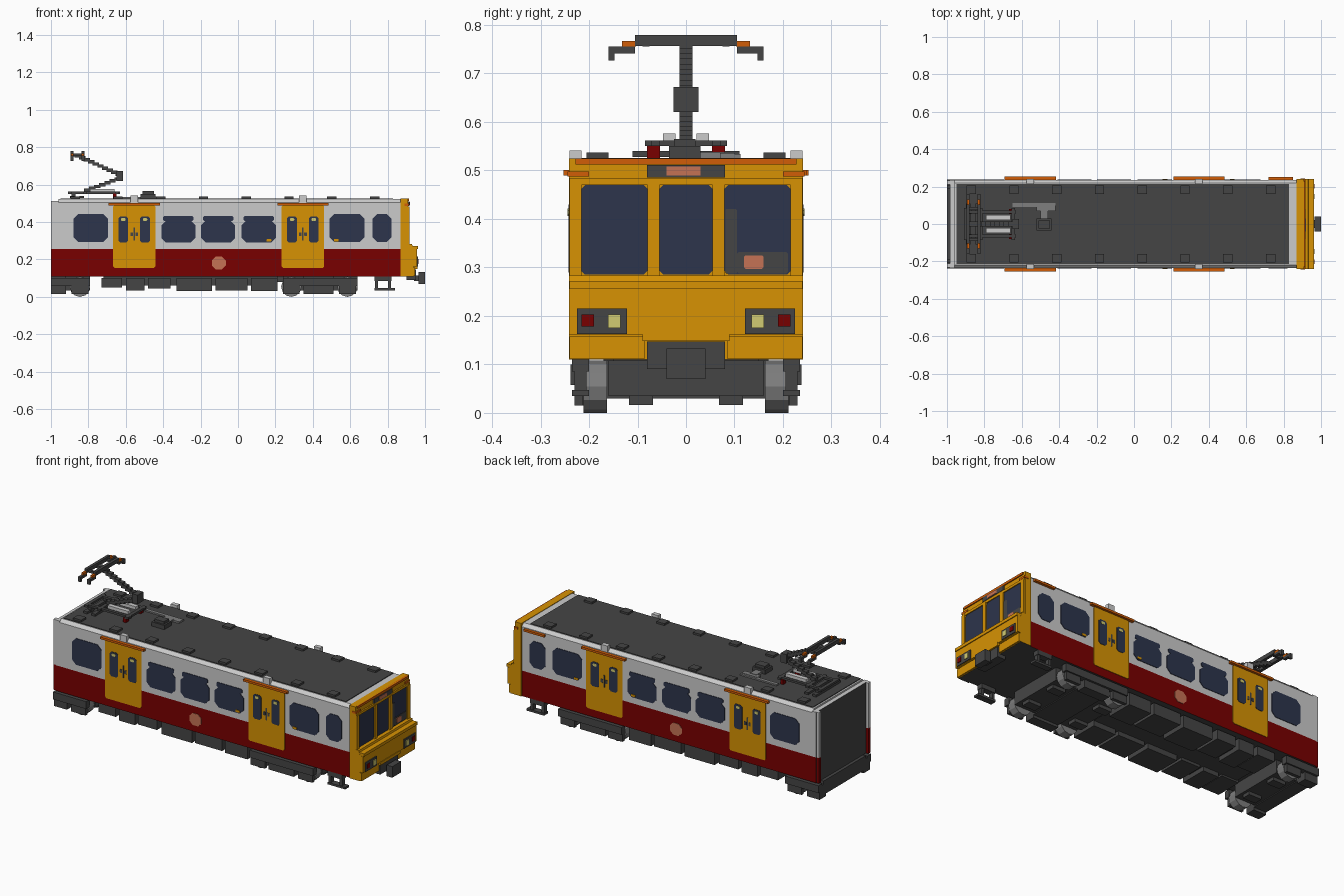
import bpy, bmesh, math
from mathutils import Matrix, Vector

cube = bpy.data.objects.get("Cube")
if cube:
    bpy.data.objects.remove(cube, do_unlink=True)


def material(name, r, g, b):
    m = bpy.data.materials.new(name)
    m.use_nodes = True
    m.diffuse_color = (r, g, b, 1)
    m.node_tree.nodes["Principled BSDF"].inputs["Base Color"].default_value = (r, g, b, 1)
    return m


YELLOW = material("cab yellow", .68, .29, .001)
RED = material("dark red", .19, 0, 0)
PALE = material("pale grey", .6, .6, .6)
DARK = material("charcoal", .06, .06, .06)
GLASS = material("blue glass", .026, .035, .072)
ORANGE = material("orange trim", .64, .11, .002)
STEEL = material("wheel grey", .21, .21, .21)
LAMP = material("lamp yellow", .64, .6, .17)
SALMON = material("salmon", .56, .17, .09)


class Part:
    """Collects solids into one named mesh."""

    def __init__(self, name, *mats):
        self.name, self.mats, self.bm = name, mats, bmesh.new()

    def box(self, x, y, z):
        # x, y, z are (low, high) ranges
        c = Vector([(a[0] + a[1]) / 2 for a in (x, y, z)])
        s = [abs(a[1] - a[0]) for a in (x, y, z)]
        bmesh.ops.create_cube(self.bm, size=1, matrix=Matrix.Translation(c) @ Matrix.Diagonal((*s, 1)))

    def pair(self, x, y, z):
        # the same box on both sides
        self.box(x, y, z)
        self.box(x, (-y[1], -y[0]), z)

    def prism(self, points, direction):
        f = self.bm.faces.new([self.bm.verts.new(p) for p in points])
        ext = bmesh.ops.extrude_face_region(self.bm, geom=[f], use_keep_orig=True)
        moved = [v for v in ext["geom"] if isinstance(v, bmesh.types.BMVert)]
        bmesh.ops.translate(self.bm, verts=moved, vec=direction)

    def cut_corners(self, u, v, cut, place, direction):
        # cut-corner plate; place maps its two axes into space
        (a, b), (c, d) = u, v
        outline = [(a + cut, c), (b - cut, c), (b, c + cut), (b, d - cut),
                   (b - cut, d), (a + cut, d), (a, d - cut), (a, c + cut)]
        self.prism([place(*p) for p in outline], direction)

    def side_plate(self, x, z, cut, y):
        # plate on both side walls
        for s in (-1, 1):
            self.cut_corners(x, z, cut, lambda u, v: (u, s * y, v), (0, s * .003, 0))

    def front_plate(self, y, z, cut, x):
        self.cut_corners(y, z, cut, lambda u, v: (x, u, v), (.003, 0, 0))

    def wheel(self, x, y, z, r, width):
        m = Matrix.Translation((x, y, z)) @ Matrix.Rotation(math.pi / 2, 4, 'X')
        bmesh.ops.create_cone(self.bm, cap_ends=True, segments=12, radius1=r, radius2=r,
                              depth=width, matrix=m)

    def done(self, rule=None):
        bmesh.ops.recalc_face_normals(self.bm, faces=self.bm.faces[:])
        if rule:
            for f in self.bm.faces:
                f.material_index = rule(f)
        mesh = bpy.data.meshes.new(self.name)
        self.bm.to_mesh(mesh)
        self.bm.free()
        for m in self.mats:
            mesh.materials.append(m)
        ob = bpy.data.objects.new(self.name, mesh)
        bpy.context.scene.collection.objects.link(ob)


# Body shell: red below the waist, grey above, dark floor
W = .235
p = Part("lower_body", RED, DARK)
p.box((-.985, .87), (-W, W), (.11, .255))
p.done(lambda f: int(f.normal.z < -.5 or f.normal.x < -.5))
p = Part("upper_body", PALE)
half = [(W, .255), (W, .505), (.218, .522)]
p.prism([(-.96, y, z) for y, z in half + [(-y, z) for y, z in reversed(half)]], (1.83, 0, 0))
p.done()
p = Part("roof_sheet", DARK)
p.box((-.95, .83), (-.215, .215), (.52, .526))
p.done()

# Rear end wall with its corner posts
p = Part("rear_wall", PALE, DARK)
p.box((-.985, -.96), (-W, W), (.255, .513))
p.done(lambda f: int(f.normal.x < -.5))
p = Part("rear_posts_red", RED)
p.pair((-1, -.985), (.212, .232), (.11, .255))
p.done()
p = Part("rear_posts_grey", PALE)
p.pair((-1, -.985), (.212, .232), (.255, .513))
p.done()

# Cab nose
p = Part("cab", YELLOW, DARK)
nose = [(.87, .11), (.938, .11), (.938, .162), (.957, .162), (.957, .255), (.938, .255),
        (.93, .283), (.908, .283), (.908, .525), (.87, .525)]
p.prism([(x, -.241, z) for x, z in nose], (0, .482, 0))
p.done(lambda f: int(f.normal.z < -.9 and f.calc_center_median().z < .12))
p = Part("cab_trim", YELLOW)
p.box((.93, .962), (-.24, .24), (.255, .272))
p.pair((.93, .947), (.085, .24), (.112, .158))
p.box((.935, .96), (-.09, .09), (.148, .165))
for y in (.228, .067):
    p.pair((.9, .918), (y - .012, y + .012), (.28, .475))
p.box((.9, .916), (-.24, .24), (.47, .484))
p.done()
p = Part("windscreens", GLASS)
p.front_plate((-.216, -.079), (.285, .47), .008, .908)
p.front_plate((-.055, .055), (.285, .47), .008, .908)
p.front_plate((.079, .216), (.285, .47), .008, .908)
p.done()
p = Part("cab_interior_panel", DARK)
p.front_plate((.081, .105), (.287, .42), .002, .911)
p.front_plate((.105, .21), (.287, .332), .004, .911)
p.done()
p = Part("cab_notice", SALMON)
p.front_plate((.12, .16), (.297, .325), .003, .914)
p.done()
p = Part("destination_box", DARK)
p.box((.9, .917), (-.08, .08), (.485, .511))
p.done()
p = Part("destination_display", SALMON)
p.box((.915, .919), (-.04, .03), (.49, .508))
p.done()
p = Part("cab_top_trim", ORANGE)
p.box((.9, .914), (-.228, .228), (.512, .525))
p.pair((.89, .914), (.2, .244), (.487, .498))
p.done()
p = Part("lamp_housings", DARK)
p.pair((.95, .962), (.122, .225), (.163, .215))
p.done()
p = Part("headlamps", LAMP)
p.pair((.96, .966), (.135, .161), (.175, .203))
p.done()
p = Part("tail_lamps", RED)
p.pair((.96, .966), (.19, .215), (.178, .203))
p.done()

# Coupler
p = Part("coupler", DARK)
p.box((.9, .952), (-.08, .08), (.09, .147))
p.box((.94, .98), (-.022, .022), (.085, .115))
p.box((.965, 1), (-.04, .04), (.07, .133))
p.done()

# Side windows and small notices
p = Part("side_windows", GLASS)
for a, b in ((-.88, -.695), (.49, .675), (.72, .82)):
    p.side_plate((a, b), (.293, .443), .025, .235)
for a in (-.41, -.197, .02):
    p.side_plate((a, a + .182), (.29, .408), .025, .235)
    p.side_plate((a + .01, a + .172), (.406, .432), .006, .235)
p.done()
p = Part("window_notices", YELLOW)
for x in (.165, .525):
    p.side_plate((x - .013, x + .013), (.296, .308), .002, .238)
p.done()
p = Part("waist_panel", SALMON)
p.side_plate((-.14, -.065), (.147, .215), .02, .235)
p.done()

# Double doors with windows, handles and headers
doors = Part("doors", YELLOW)
glass = Part("door_windows", GLASS)
sticker = Part("door_window_stickers", LAMP)
handle = Part("door_handles", DARK)
header = Part("door_headers", ORANGE)
bracket = Part("roof_brackets", PALE)
for x in (-.555, .347):
    doors.side_plate((x - .114, x + .114), (.155, .49), .008, .237)
    header.pair((x - .137, x + .137), (.235, .253), (.489, .501))
    bracket.pair((x - .02, x + .02), (.215, .24), (.505, .541))
    for s in (-1, 1):
        c = x + s * .058
        glass.side_plate((c - .026, c + .026), (.29, .43), .01, .239)
        sticker.side_plate((c - .012, c + .012), (.406, .421), .004, .241)
        handle.side_plate((x + s * .014 - .007, x + s * .014 + .007), (.325, .345), .002, .239)
    handle.side_plate((x - .004, x + .004), (.3, .37), .001, .239)
header.box((.72, .85), (.233, .25), (.489, .501))
for part in (doors, glass, sticker, handle, header, bracket):
    part.done()

# Roof vents and equipment
p = Part("roof_vents", DARK)
for i in range(8):
    x = -.87 + i * .2286
    p.pair((x - .025, x + .025), (.16, .205), (.52, .537))
p.box((-.52, -.44), (-.035, .03), (.52, .55))
p.box((-.51, -.45), (-.025, .02), (.55, .565))
p.done()
p = Part("roof_cable", STEEL)
p.box((-.65, -.42), (.092, .112), (.524, .534))
p.box((-.52, -.42), (.07, .1), (.524, .536))
p.box((-.5, -.46), (.02, .08), (.524, .538))
p.done()

# Pantograph
p = Part("pantograph_insulators", RED)
p.pair((-.668, -.65), (.054, .08), (.524, .552))
p.done()
p = Part("pantograph_base_bars", PALE)
p.pair((-.79, -.66), (.022, .047), (.558, .576))
p.done()
p = Part("pantograph", DARK)
p.pair((-.91, -.63), (.055, .072), (.55, .562))
p.pair((-.89, -.87), (.054, .08), (.524, .552))
for x in (-.9, -.82, -.645):
    p.box((x - .01, x + .01), (-.085, .085), (.55, .562))
for x in (-.885, -.835):
    p.box((x - .012, x + .012), (-.11, .11), (.528, .54))


def stepped_arm(part, start, end, steps):
    # blocky arm climbing from start to end in the x-z plane
    for i in range(steps):
        t = (i + .5) / steps
        x, z = (a + (b - a) * t for a, b in zip(start, end))
        part.box((x - .017, x + .017), (-.013, .013), (z - .009, z + .009))


stepped_arm(p, (-.82, .565), (-.63, .635), 7)
stepped_arm(p, (-.625, .65), (-.87, .76), 10)
p.box((-.65, -.615), (-.026, .026), (.62, .672))
p.pair((-.885, -.825), (.075, .09), (.755, .767))
p.box((-.885, -.825), (-.013, .013), (.75, .765))
tips = Part("pantograph_horn_tips", ORANGE)
for x in (-.887, -.83):
    p.box((x - .008, x + .008), (-.105, .105), (.757, .779))
    p.pair((x - .008, x + .008), (.105, .16), (.741, .755))
    p.pair((x - .008, x + .008), (.147, .16), (.727, .745))
    tips.pair((x - .007, x + .007), (.104, .132), (.754, .767))
p.done()
tips.done()

# Underframe equipment
p = Part("underframe_boxes", DARK)
p.box((-.72, .21), (-.17, .17), (.06, .112))
for a, b, low in ((-.73, -.62, .05), (-.6, -.5, .035), (-.48, -.36, .045),
                  (-.33, -.14, .03), (-.12, .05, .035), (.07, .21, .03)):
    p.pair((a, b), (.06, .215), (low, .1))
p.box((.2, .24), (-.15, .15), (.08, .112))
p.done()

# Bogies: one full truck and the half shared at the rear
frame = Part("bogie_frames", DARK)
wheels = Part("wheels", STEEL)
for a, b, c, d in ((.24, .64, .35, .51), (-1, -.79, -1, -.92)):
    frame.pair((a, b), (.205, .238), (.058, .1))
    frame.pair((c, d), (.17, .226), (.015, .09))
    frame.box((c, d), (-.19, .19), (.03, .108))
    frame.box((a, b), (-.16, .16), (.035, .108))
for x in (.285, .585, -.845):
    frame.pair((x - .045, x + .045), (.212, .23), (.015, .08))
    frame.pair((x - .04, x + .04), (.068, .118), (.016, .06))
    for s in (-1, 1):
        wheels.wheel(x, s * .187, .054, .054, .048)
frame.done()
wheels.done()

# Cab steps
p = Part("cab_steps", DARK)
p.pair((.73, .84), (.2, .235), (.035, .047))
p.pair((.73, .82), (.2, .235), (.085, .112))
for x in (.74, .81):
    p.pair((x - .008, x + .008), (.205, .23), (.04, .1))
p.done()
